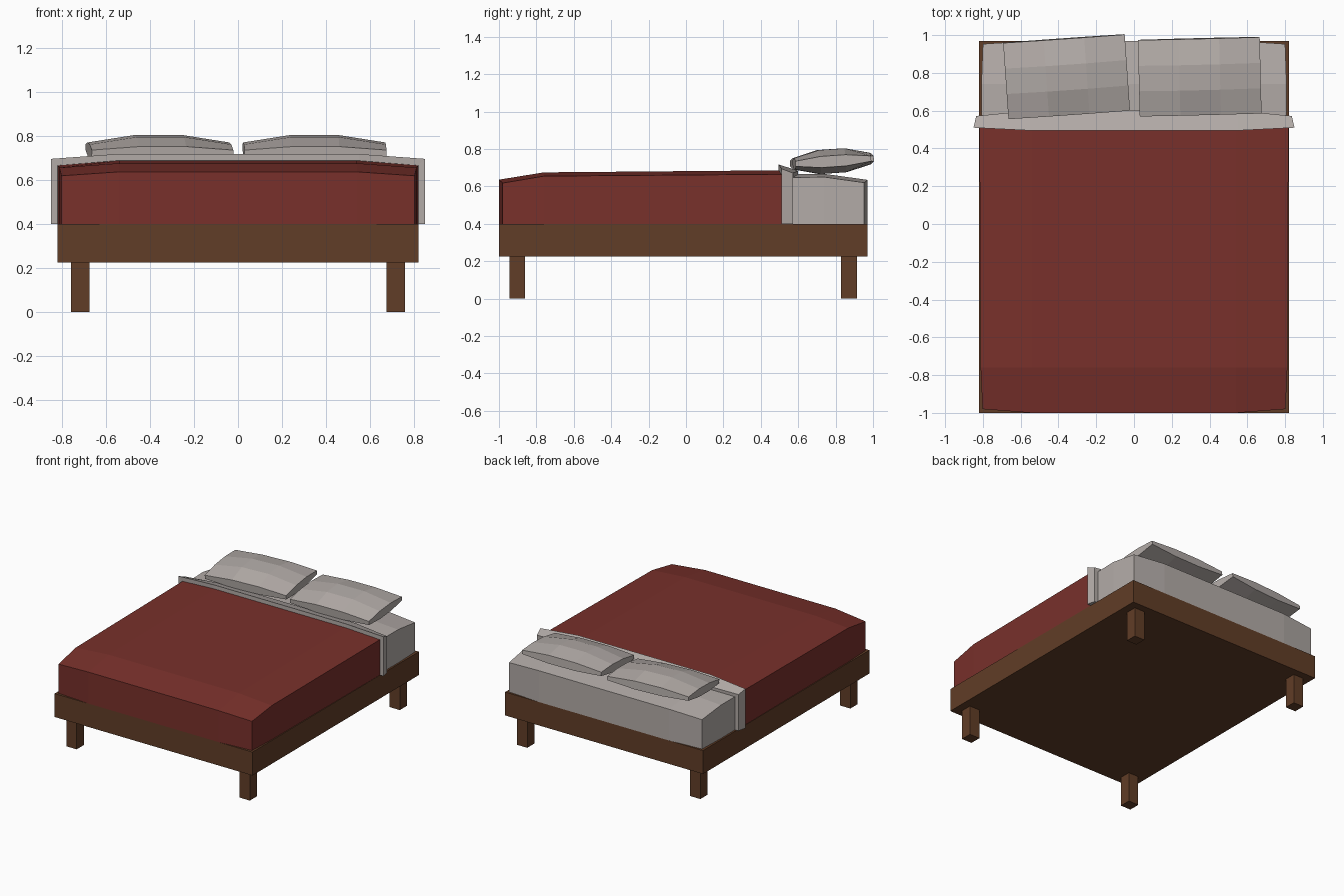
import bpy, bmesh
from math import radians
from mathutils import Matrix

if "Cube" in bpy.data.objects:
    bpy.data.objects.remove(bpy.data.objects["Cube"])


def material(name, rgb):
    m = bpy.data.materials.new(name)
    m.diffuse_color = (*rgb, 1)
    m.use_nodes = True
    m.node_tree.nodes["Principled BSDF"].inputs["Base Color"].default_value = m.diffuse_color
    return m


WOOD = material("wood", (0.12, 0.047, 0.02))
RED = material("red_cloth", (0.19, 0.03, 0.024))
LINEN = material("linen", (0.45, 0.41, 0.39))


def finish(name, bm, mat):
    bmesh.ops.recalc_face_normals(bm, faces=bm.faces)
    me = bpy.data.meshes.new(name)
    bm.to_mesh(me)
    bm.free()
    me.materials.append(mat)
    ob = bpy.data.objects.new(name, me)
    bpy.context.collection.objects.link(ob)
    return ob


def box(name, x0, x1, y0, y1, z0, z1, mat, top_bevel=0):
    bm = bmesh.new()
    bmesh.ops.create_cube(bm, size=1)
    for v in bm.verts:
        v.co = ((x0, x1)[v.co.x > 0], (y0, y1)[v.co.y > 0], (z0, z1)[v.co.z > 0])
    if top_bevel:
        rim = [e for e in bm.edges if all(v.co.z == z1 for v in e.verts)]
        bmesh.ops.bevel(bm, geom=rim, offset=top_bevel, segments=1, affect='EDGES')
    return finish(name, bm, mat)


def slab(name, nx, ny, top, bottom, mat):
    """Closed slab from a top and a bottom grid; top/bottom map (i, j) to a point."""
    bm = bmesh.new()
    t, b = [[[bm.verts.new(f(i, j)) for j in range(ny)] for i in range(nx)]
            for f in (top, bottom)]
    for g in (t, b):
        for i in range(nx - 1):
            for j in range(ny - 1):
                bm.faces.new((g[i][j], g[i + 1][j], g[i + 1][j + 1], g[i][j + 1]))
    ring = ([(i, 0) for i in range(nx)] + [(nx - 1, j) for j in range(1, ny)]
            + [(i, ny - 1) for i in range(nx - 2, -1, -1)]
            + [(0, j) for j in range(ny - 2, 0, -1)])
    for (i, j), (k, l) in zip(ring, ring[1:] + ring[:1]):
        bm.faces.new((t[i][j], t[k][l], b[k][l], b[i][j]))
    return finish(name, bm, mat)


def padded(name, rows, mat, z0=0.4):
    """rows: (y centre, y side, half width, z centre, z side) from front to back."""
    def top(i, j):
        yc, ys, w, zc, zs = rows[j]
        side = i in (0, 3)
        return ((-w, -0.54, 0.54, w)[i], ys if side else yc, zs if side else zc)
    return slab(name, 4, len(rows), top, lambda i, j: (*top(i, j)[:2], z0), mat)


# wooden base and legs
box("bed_frame", -0.82, 0.82, -1, 0.97, 0.225, 0.4, WOOD, 0.016)
for xn, x in (("left", -0.7175), ("right", 0.7175)):
    for yn, y in (("front", -0.9025), ("back", 0.8725)):
        box(f"{yn}_{xn}_leg", x - 0.0425, x + 0.0425, y - 0.0425, y + 0.0425,
            0, 0.225, WOOD)

# mattress and blanket
padded("mattress", [(-0.96, -0.945, 0.785, 0.61, 0.595),
                    (-0.74, -0.74, 0.79, 0.65, 0.63),
                    (0.74, 0.74, 0.808, 0.667, 0.65),
                    (0.97, 0.953, 0.80, 0.635, 0.62)], LINEN)
padded("blanket", [(-1.0, -0.98, 0.802, 0.636, 0.618),
                   (-0.76, -0.76, 0.812, 0.675, 0.655),
                   (0.5, 0.515, 0.818, 0.686, 0.665)], RED)


# folded sheet: an arched band over the blanket's edge
def arch(j, inner):
    w, dz = ((0.85, 0), (0.835, -0.033))[j]
    d = 0.03 if inner else 0
    yc, ys = ((0.495, 0.51), (0.6, 0.572))[j]
    half = [(w - d, ys, 0.4), (w - d, ys, 0.695 + dz * 0.7 - d), (0.55, yc, 0.717 + dz - d)]
    return [(-x, y, z) for x, y, z in half] + half[::-1]


slab("sheet_fold", 6, 2, lambda i, j: arch(j, False)[i],
     lambda i, j: arch(j, True)[i], LINEN)


# pillows
def pillow(name, x, y, turn):
    def point(i, j, s):
        edges = (i in (0, 3)) + (j in (0, 3))
        return ((i / 3 - 0.5) * 0.645, (j / 3 - 0.5) * 0.405,
                s * (0.064, 0.03, 0.014)[edges])
    ob = slab(name, 4, 4, lambda i, j: point(i, j, 1),
              lambda i, j: point(i, j, -1), LINEN)
    ob.data.transform(Matrix.Translation((x, y, 0.735))
                      @ Matrix.Rotation(radians(turn), 4, 'Z')
                      @ Matrix.Rotation(radians(4), 4, 'X'))


pillow("left_pillow", -0.357, 0.78, 4)
pillow("right_pillow", 0.348, 0.78, 1.4)
